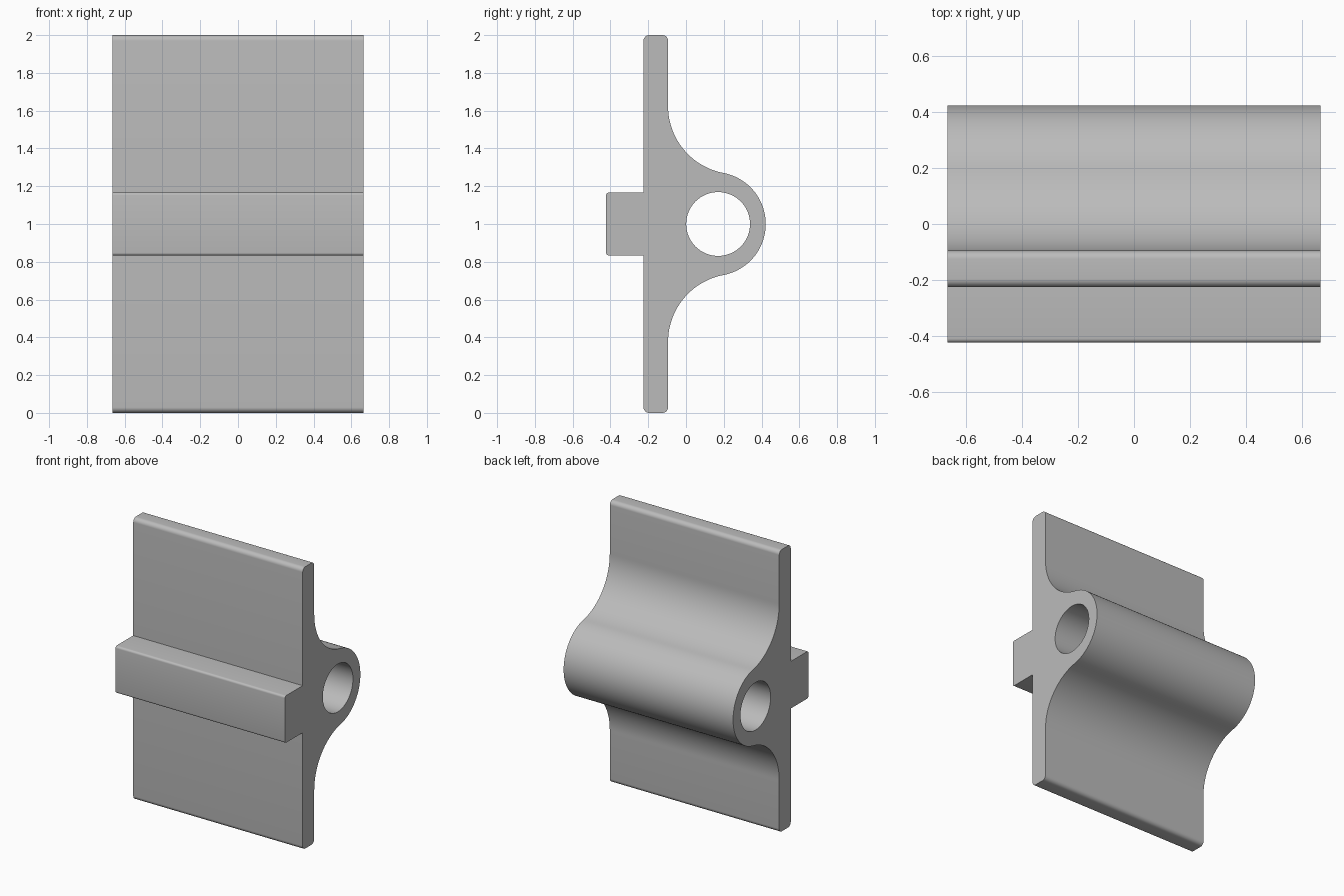
import bpy, bmesh
from math import cos, sin, radians, asin, degrees, sqrt

if "Cube" in bpy.data.objects:
    bpy.data.objects.remove(bpy.data.objects["Cube"])

HALF_WIDTH = 0.665
FRONT, BACK, KEY_FRONT = -0.225, -0.095, -0.423
KEY_HALF, PLATE_HALF = 0.167, 1.0
HOLE_Y, HOLE_R = 0.17, 0.169
BOSS_Y, BOSS_R = 0.147, 0.275
FILLET_R = 0.36


def arc(cy, cz, r, start, end, steps):
    """Points on a circular arc in the side plane, angles in degrees."""
    angles = [radians(start + (end - start) * i / steps) for i in range(steps + 1)]
    return [(cy + r * cos(a), cz + r * sin(a)) for a in angles]


# Fillet centre: touches the back of the plate and the boss
fillet_y = BACK + FILLET_R
fillet_z = sqrt((BOSS_R + FILLET_R) ** 2 - (fillet_y - BOSS_Y) ** 2)
lean = degrees(asin((fillet_y - BOSS_Y) / (BOSS_R + FILLET_R)))

# Upper half of the side outline, from the key round to the tip of the boss
k, p = 0.015, 0.03
upper = arc(KEY_FRONT + k, KEY_HALF - k, k, 180, 90, 5)
upper += [(FRONT, KEY_HALF)]
upper += arc(FRONT + p, PLATE_HALF - p, p, 180, 90, 8)
upper += arc(BACK - p, PLATE_HALF - p, p, 90, 0, 8)
upper += arc(fillet_y, fillet_z, FILLET_R, 180, 270 - lean, 28)
upper += arc(BOSS_Y, 0, BOSS_R, 90 - lean, 0, 28)[1:]
outline = upper + [(y, -z) for y, z in reversed(upper[:-1])]
hole = arc(HOLE_Y, 0, HOLE_R, 0, 360, 72)[:-1]

# Fill the outline around the hole, then extrude it across the width
bm = bmesh.new()
edges = []
for loop in (outline, hole):
    verts = [bm.verts.new((-HALF_WIDTH, y, z + 1)) for y, z in loop]
    edges += [bm.edges.new((v, verts[i - 1])) for i, v in enumerate(verts)]
bmesh.ops.triangle_fill(bm, use_beauty=True, edges=edges)
result = bmesh.ops.extrude_face_region(bm, geom=bm.faces[:], use_keep_orig=True)
moved = [g for g in result["geom"] if isinstance(g, bmesh.types.BMVert)]
bmesh.ops.translate(bm, verts=moved, vec=(2 * HALF_WIDTH, 0, 0))
bmesh.ops.recalc_face_normals(bm, faces=bm.faces[:])

mesh = bpy.data.meshes.new("bracket_body")
bm.to_mesh(mesh)
bm.free()
bracket = bpy.data.objects.new("bracket_body", mesh)
bpy.context.collection.objects.link(bracket)

# Plain grey
grey = bpy.data.materials.new("grey")
grey.use_nodes = True
colour = (0.5, 0.5, 0.5, 1)
grey.diffuse_color = colour
grey.node_tree.nodes["Principled BSDF"].inputs["Base Color"].default_value = colour
mesh.materials.append(grey)

# Smooth curves with crisp ends
bpy.ops.object.select_all(action="DESELECT")
bracket.select_set(True)
bpy.context.view_layer.objects.active = bracket
bpy.ops.object.shade_smooth_by_angle(angle=radians(30))
